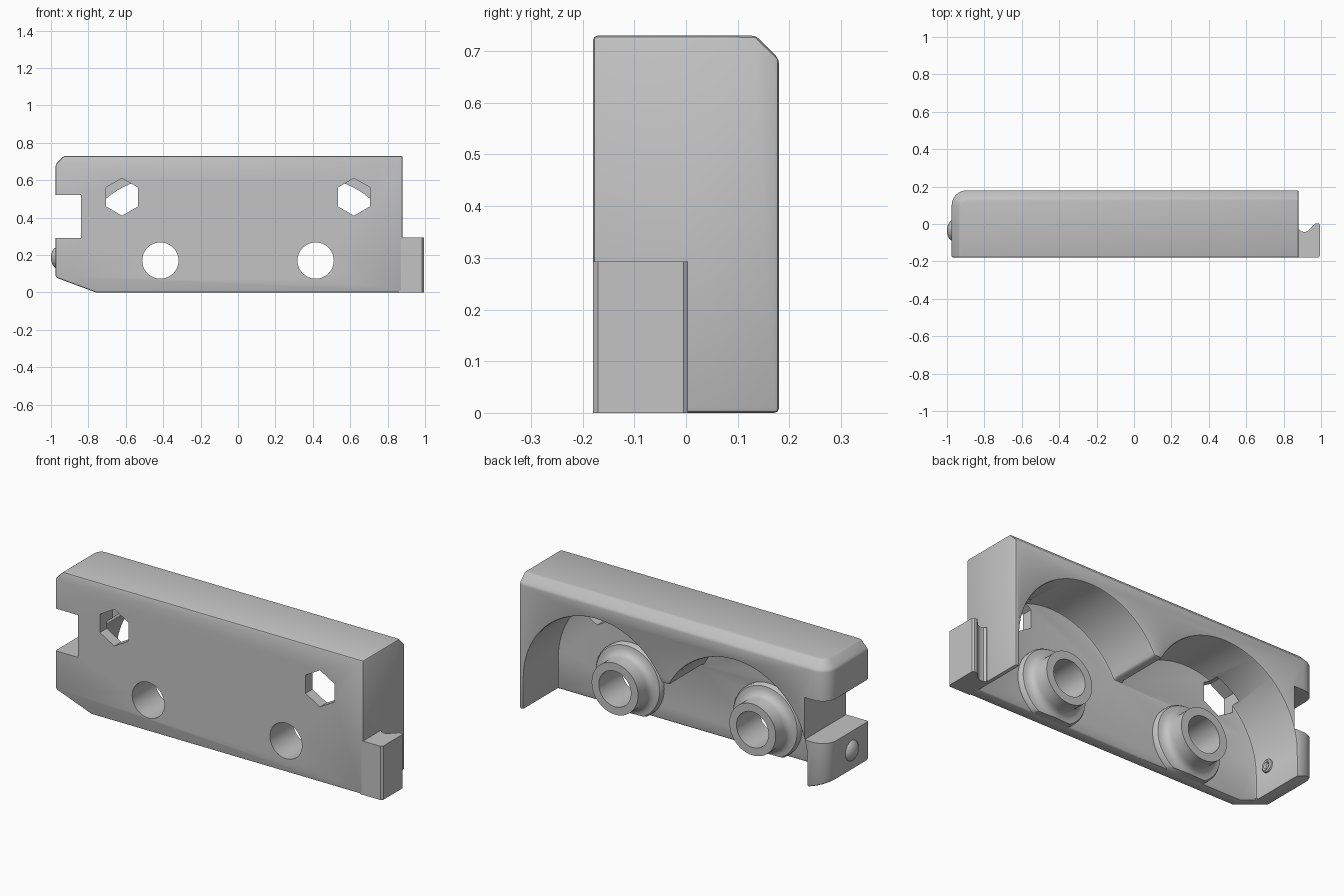
import bpy, bmesh, math
from mathutils import Vector

if "Cube" in bpy.data.objects:
    bpy.data.objects.remove(bpy.data.objects["Cube"])

grey = bpy.data.materials.new("light grey plastic")
grey.use_nodes = True
grey.diffuse_color = (0.55, 0.55, 0.55, 1)
grey.node_tree.nodes["Principled BSDF"].inputs["Base Color"].default_value = grey.diffuse_color


def finish(name, bm):
    bmesh.ops.recalc_face_normals(bm, faces=bm.faces)
    mesh = bpy.data.meshes.new(name)
    bm.to_mesh(mesh)
    bm.free()
    mesh.materials.append(grey)
    ob = bpy.data.objects.new(name, mesh)
    bpy.context.collection.objects.link(ob)
    return ob


def prism(name, points, a, b, axis="y"):
    """Extrude an outline: xz points along y, or xy points along z."""
    bm = bmesh.new()
    place = (lambda p, q: (p[0], a, p[1])) if axis == "y" else (lambda p, q: (p[0], p[1], a))
    face = bm.faces.new([bm.verts.new(place(p, a)) for p in points])
    out = bmesh.ops.extrude_face_region(bm, geom=[face])
    step = Vector((0, b - a, 0)) if axis == "y" else Vector((0, 0, b - a))
    bmesh.ops.translate(bm, vec=step, verts=[g for g in out["geom"] if isinstance(g, bmesh.types.BMVert)])
    return finish(name, bm)


def arc(cx, cz, r, start, end, n):
    angles = [math.radians(start + (end - start) * i / n) for i in range(n + 1)]
    return [(cx + r * math.cos(t), cz + r * math.sin(t)) for t in angles]


def box(name, x0, x1, y0, y1, z0, z1):
    return prism(name, [(x0, z0), (x1, z0), (x1, z1), (x0, z1)], y0, y1)


def lathe(name, profile, centre, axis="y", n=48):
    """Spin a closed (radius, distance) profile about an axis."""
    bm = bmesh.new()
    rings = []
    for i in range(n):
        t = math.tau * i / n
        ring = []
        for r, d in profile:
            u, v = r * math.cos(t), r * math.sin(t)
            ring.append(bm.verts.new(Vector((u, d, v) if axis == "y" else (d, u, v)) + Vector(centre)))
        rings.append(ring)
    k = len(profile)
    for i in range(n):
        p, q = rings[i], rings[(i + 1) % n]
        for j in range(k):
            m = (j + 1) % k
            bm.faces.new((p[j], p[m], q[m], q[j]))
    bmesh.ops.remove_doubles(bm, verts=bm.verts, dist=1e-5)
    return finish(name, bm)


def bake(ob):
    graph = bpy.context.evaluated_depsgraph_get()
    mesh = bpy.data.meshes.new_from_object(ob.evaluated_get(graph))
    ob.modifiers.clear()
    ob.data = mesh


def cut(ob, cutter):
    mod = ob.modifiers.new("cut", "BOOLEAN")
    mod.operation, mod.solver, mod.object = "DIFFERENCE", "EXACT", cutter
    bake(ob)
    bpy.data.objects.remove(cutter)


def smooth(ob):
    bpy.ops.object.select_all(action="DESELECT")
    ob.select_set(True)
    bpy.context.view_layer.objects.active = ob
    bpy.ops.object.shade_smooth_by_angle(angle=math.radians(35))


LEFT, RIGHT, FRONT, BACK, TOP = -0.975, 0.88, -0.18, 0.18, 0.73
FLOOR = -0.12
HOLE_X, HOLE_Z, HOLE_R = 0.415, 0.17, 0.097

# Housing block: rounded back corner, chamfered along the back and end top edges
bm = bmesh.new()
outline = [(LEFT, FRONT), (RIGHT, FRONT), (RIGHT, BACK)] + arc(LEFT + 0.08, BACK - 0.08, 0.08, 90, 180, 6)
base = bm.faces.new([bm.verts.new((x, y, 0)) for x, y in outline])
out = bmesh.ops.extrude_face_region(bm, geom=[base])
bmesh.ops.translate(bm, vec=(0, 0, TOP), verts=[g for g in out["geom"] if isinstance(g, bmesh.types.BMVert)])
bmesh.ops.recalc_face_normals(bm, faces=bm.faces)
rim = []
for e in bm.edges:
    mid = (e.verts[0].co + e.verts[1].co) / 2
    if min(v.co.z for v in e.verts) > TOP - 0.01 and mid.y > FRONT + 0.01 and mid.x < RIGHT - 0.01:
        rim.append(e)
bmesh.ops.bevel(bm, geom=rim, offset=0.045, segments=1, affect="EDGES")
housing = finish("housing", bm)

# Sloped lower corner and twin arched cavity, open at the bottom
cut(housing, prism("corner_cutter", [(-1.1, 0.126), (-1.1, -0.1), (-0.49, -0.1)], -0.5, 0.5))
arch = [(-0.855, -0.1)] + arc(-HOLE_X, HOLE_Z, 0.44, 180, 27, 36)
arch += arc(HOLE_X, HOLE_Z, 0.44, 153, 0, 36) + [(0.855, -0.1)]
cut(housing, prism("cavity_cutter", arch, FLOOR, 0.4))

# Soft edges
bevel = housing.modifiers.new("soft edges", "BEVEL")
bevel.width, bevel.segments = 0.009, 2
bevel.limit_method, bevel.angle_limit = "ANGLE", math.radians(40)
bake(housing)

# End notch, screw holes and hexagonal nut openings
cut(housing, box("notch_cutter", -1.2, -0.84, -0.5, 0.5, 0.29, 0.52))
for s in (-1, 1):
    cut(housing, prism("hole_cutter", arc(s * HOLE_X, HOLE_Z, HOLE_R, 0, 352.5, 47), -0.4, -0.05))
    cut(housing, prism("hex_cutter", arc(s * 0.62, 0.51, 0.1, 30, 330, 5), -0.4, -0.07))
smooth(housing)

# Screw bosses with a stepped, filleted foot, trimmed at the underside
boss_profile = [(HOLE_R, -0.15), (0.2, -0.15), (0.2, -0.1), (0.193, -0.09), (0.172, -0.088),
                (0.155, -0.08), (0.145, -0.068), (0.14, -0.05), (0.14, 0.02), (HOLE_R, 0.02)]
for side, s in (("right", -1), ("left", 1)):
    boss = lathe(side + "_boss", boss_profile, (s * HOLE_X, 0, HOLE_Z))
    cut(boss, box("trim_cutter", -1, 1, -0.5, 0.5, -0.5, 0.002))
    smooth(boss)

# Hooked end tab
hook = [(0.862, FRONT), (0.985, FRONT), (0.995, -0.17), (0.995, -0.005), (0.988, 0.004), (0.97, 0.004),
        (0.93, -0.036), (0.915, -0.043), (0.895, -0.04), (0.885, -0.03), (0.862, -0.03)]
tab = prism("hook_tab", hook, 0, 0.293, "z")
smooth(tab)

# Snap dome on the notched end, with a small dished stud inside the wall
dome = [(0, -0.025), (0.02, -0.023), (0.038, -0.016), (0.051, -0.006), (0.058, 0.005), (0, 0.005)]
smooth(lathe("snap_dome", dome, (LEFT, -0.035, 0.185), "x", 32))
stud = [(0, -0.01), (0.036, -0.01), (0.033, 0.008), (0.026, 0.014), (0.018, 0.012), (0.012, 0.002), (0, 0.002)]
smooth(lathe("inner_stud", stud, (-0.855, -0.035, 0.185), "x", 24))
